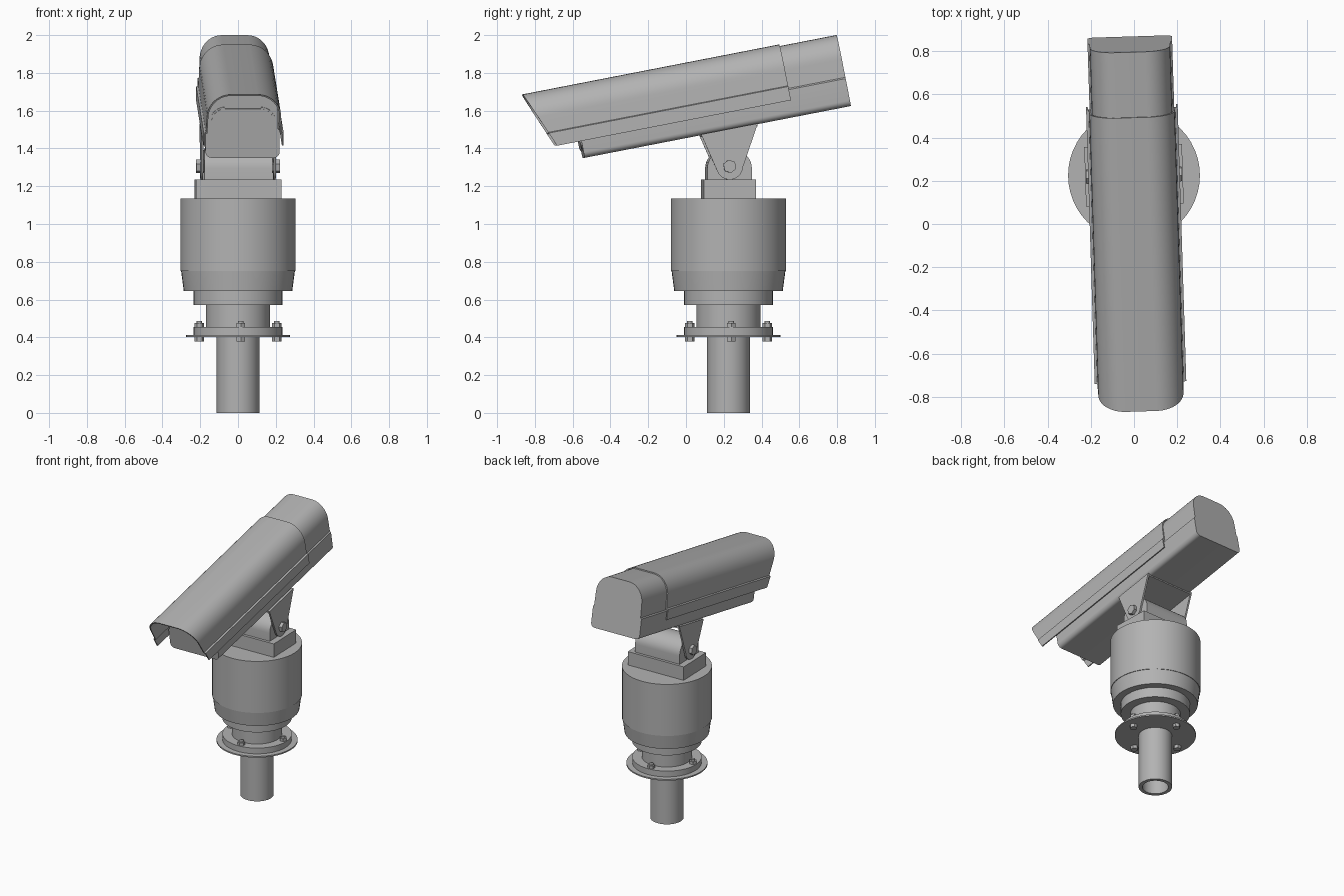
import bpy, bmesh, math
from mathutils import Matrix

cube = bpy.data.objects.get("Cube")
if cube:
    bpy.data.objects.remove(cube, do_unlink=True)

grey = bpy.data.materials.new("painted grey metal")
grey.use_nodes = True
COLOR = (0.45, 0.45, 0.45, 1)
grey.diffuse_color = COLOR
grey.node_tree.nodes["Principled BSDF"].inputs["Base Color"].default_value = COLOR

# Frames: fixed column, panning head, tilted camera
COLUMN = Matrix.Translation((0, 0.225, 0))
PAN = COLUMN @ Matrix.Translation((0, 0, 1.305)) @ Matrix.Rotation(math.radians(1.8), 4, 'Z')
TILT = PAN @ Matrix.Rotation(math.radians(11), 4, 'X')


def finish(name, bm, frame):
    bmesh.ops.recalc_face_normals(bm, faces=bm.faces)
    mesh = bpy.data.meshes.new(name)
    bm.to_mesh(mesh)
    bm.free()
    mesh.materials.append(grey)
    obj = bpy.data.objects.new(name, mesh)
    bpy.context.collection.objects.link(obj)
    obj.matrix_world = frame
    bpy.ops.object.select_all(action='DESELECT')
    obj.select_set(True)
    bpy.context.view_layer.objects.active = obj
    bpy.ops.object.shade_smooth_by_angle(angle=math.radians(25))
    return obj


def prism(name, loop, a, b, frame, axis='Y', slant=0.0, top=0.0):
    """Extrude a closed outline from a to b; slant leans the first end back below top."""
    bm = bmesh.new()
    rings = []
    for t, lean in ((a, slant), (b, 0)):
        ring = []
        for p, q in loop:
            d = t + lean * (top - q)
            ring.append(bm.verts.new((p, d, q) if axis == 'Y' else (d, p, q)))
        rings.append(ring)
        bm.faces.new(ring)
    n = len(loop)
    for i in range(n):
        j = (i + 1) % n
        bm.faces.new((rings[0][i], rings[0][j], rings[1][j], rings[1][i]))
    return finish(name, bm, frame)


def lathe(name, profile, frame, steps=48, closed=False):
    bm = bmesh.new()
    verts = [bm.verts.new((r, 0, z)) for r, z in profile]
    pairs = list(zip(verts, verts[1:])) + ([(verts[-1], verts[0])] if closed else [])
    edges = [bm.edges.new(p) for p in pairs]
    bmesh.ops.spin(bm, geom=verts + edges, axis=(0, 0, 1), cent=(0, 0, 0),
                   steps=steps, angle=math.tau)
    bmesh.ops.remove_doubles(bm, verts=bm.verts, dist=1e-5)
    return finish(name, bm, frame)


def arc(cx, cy, rx, ry, start, end, steps=8):
    angles = [math.radians(start + (end - start) * i / steps) for i in range(steps + 1)]
    return [(cx + rx * math.cos(t), cy + ry * math.sin(t)) for t in angles]


def mirrored(half):
    """Outline from a right half listed bottom to top."""
    return half + [(-x, z) for x, z in reversed(half)]


def rounded(w, lo, hi, r_low, r_high):
    return mirrored(arc(w - r_low, lo + r_low, r_low, r_low, -90, 0)
                    + arc(w - r_high, hi - r_high, r_high, r_high, 0, 90))


# Column: hollow pipe, flanges, neck and motor drum
lathe("pipe", [(0.113, 0), (0.113, 0.405), (0.088, 0.405), (0.088, 0)], COLUMN, closed=True)
lathe("mount_disc", [(0, 0.402), (0.275, 0.402), (0.275, 0.412), (0, 0.412)], COLUMN)
lathe("bolt_flange", [(0, 0.412), (0.235, 0.412), (0.235, 0.455), (0, 0.455)], COLUMN)
lathe("neck", [(0, 0.455), (0.17, 0.455), (0.17, 0.572), (0, 0.572)], COLUMN)
lathe("collar", [(0, 0.572), (0.235, 0.572), (0.235, 0.645), (0, 0.645)], COLUMN)
lathe("drum_skirt", [(0, 0.645), (0.287, 0.645), (0.301, 0.75), (0, 0.75)], COLUMN)
lathe("drum", [(0, 0.75), (0.305, 0.75), (0.305, 1.135), (0, 1.135)], COLUMN)

# Flange bolts
for i in range(4):
    spot = (COLUMN @ Matrix.Rotation(math.radians(4 + 90 * i), 4, 'Z')
            @ Matrix.Translation((0.206, 0, 0)))
    lathe(f"flange_nut_{i}", [(0, 0.45), (0.026, 0.45), (0.026, 0.475), (0, 0.475)], spot, 6)
    lathe(f"flange_stud_{i}", [(0, 0.47), (0.015, 0.47), (0.015, 0.487), (0, 0.487)], spot, 12)
    lathe(f"flange_bolt_head_{i}", [(0, 0.378), (0.026, 0.378), (0.026, 0.403), (0, 0.403)], spot, 6)

# Panning head: base block and rounded yoke
w, d = 0.226, 0.138
prism("head_base", [(-w, -0.17), (w, -0.17), (w, -0.07), (-w, -0.07)], -d, d, PAN)
yoke = [(-0.118, -0.07), (0.118, -0.07)] + arc(0, -0.01, 0.118, 0.105, 0, 180, 20)
prism("yoke", yoke, -0.18, 0.18, PAN, axis='X')

# Tilt bracket: two tapered cheeks, bridge plate and pivot bolts
cheek = [(0.19, 0.195), (-0.116, 0.195)] + arc(0, 0, 0.07, 0.07, 195, 345, 16)
for side, s in (("left", 1), ("right", -1)):
    prism(f"bracket_cheek_{side}", cheek, s * 0.186, s * 0.199, TILT, axis='X')
    hub = TILT @ Matrix.Rotation(s * math.pi / 2, 4, 'Y')
    lathe(f"pivot_bolt_{side}", [(0, 0.17), (0.036, 0.17), (0.036, 0.222), (0, 0.222)], hub, 6)
prism("bracket_bridge", [(-0.19, 0.18), (0.19, 0.18), (0.19, 0.195), (-0.19, 0.195)],
      -0.112, 0.186, TILT)

# Camera housing with a ledge along each side
housing = mirrored(arc(0.165, 0.222, 0.031, 0.031, -90, 0, 6)
                   + [(0.196, 0.339), (0.188, 0.346)]
                   + arc(0.07, 0.445, 0.115, 0.128, 0, 90, 12))
prism("camera_housing", housing, -0.745, 0.692, TILT)

# Front window: frame and glass
prism("window_frame", rounded(0.174, 0.23, 0.465, 0.035, 0.08), -0.75, -0.744, TILT)
prism("window_glass", rounded(0.166, 0.238, 0.457, 0.03, 0.074), -0.753, -0.749, TILT)

# Sun shield: thin arched sheet with stepped side skirts and a raked front
outer = [(0.212, 0.282), (0.212, 0.356), (0.2, 0.36)] + arc(0.07, 0.448, 0.127, 0.134, 0, 90, 12)
inner = [(0.204, 0.282), (0.204, 0.35), (0.192, 0.354)] + arc(0.07, 0.446, 0.119, 0.128, 0, 90, 12)
shield = mirrored(outer) + list(reversed(mirrored(inner)))
prism("sun_shield", shield, -1.0, 0.385, TILT, slant=0.41, top=0.582)
